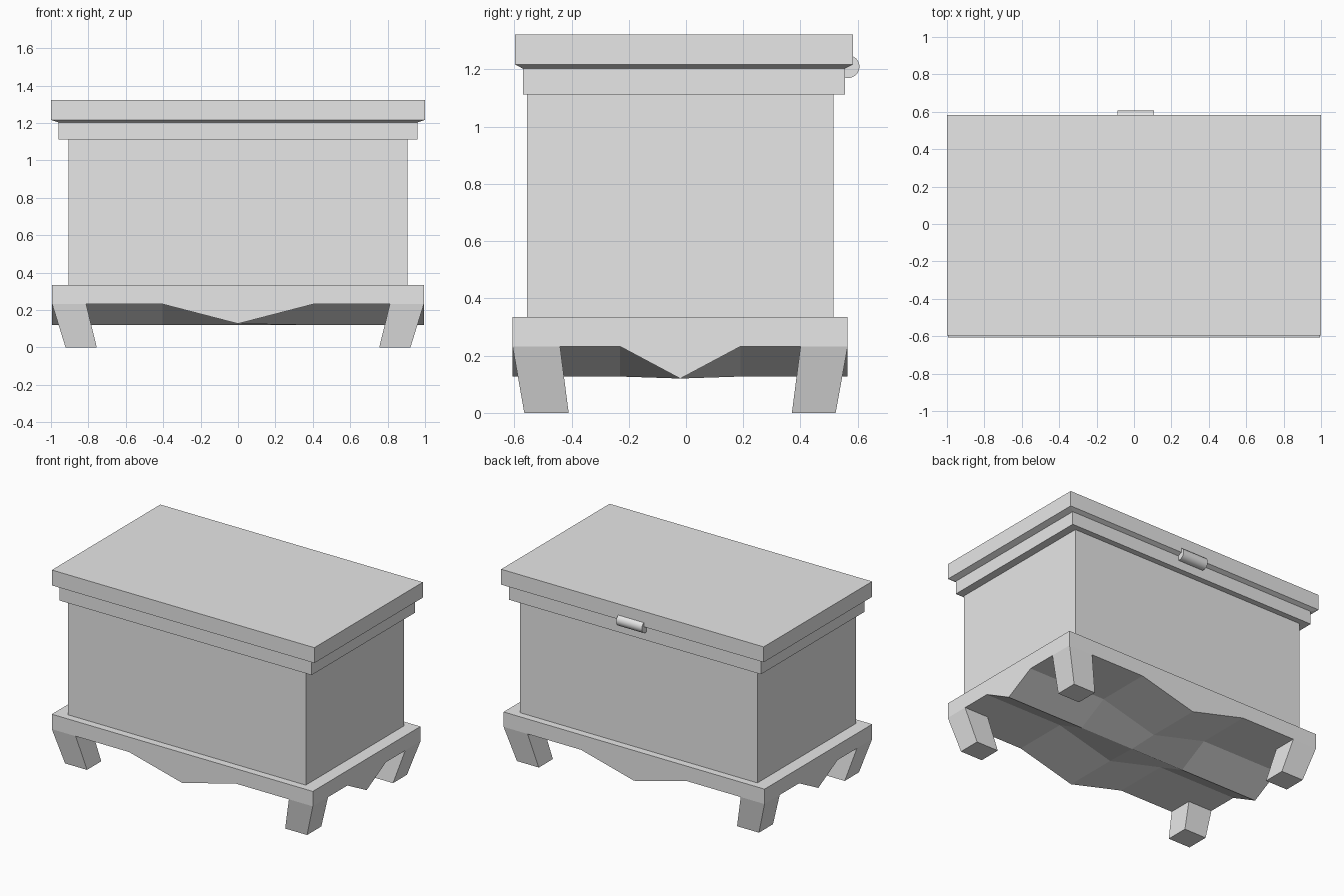
import bpy, bmesh, math

if "Cube" in bpy.data.objects:
    bpy.data.objects.remove(bpy.data.objects["Cube"])

grey = bpy.data.materials.new("light grey")
grey.diffuse_color = (0.8, 0.8, 0.8, 1)
grey.use_nodes = True
grey.node_tree.nodes["Principled BSDF"].inputs["Base Color"].default_value = grey.diffuse_color


def finish(name, bm):
    bmesh.ops.recalc_face_normals(bm, faces=bm.faces[:])
    mesh = bpy.data.meshes.new(name)
    bm.to_mesh(mesh)
    bm.free()
    mesh.materials.append(grey)
    obj = bpy.data.objects.new(name, mesh)
    bpy.context.collection.objects.link(obj)
    return obj


def stack(name, levels):
    """Solid through rectangles (x0, x1, y0, y1, z), listed bottom to top."""
    bm = bmesh.new()
    rings = [[bm.verts.new(p) for p in ((x0, y0, z), (x1, y0, z), (x1, y1, z), (x0, y1, z))]
             for x0, x1, y0, y1, z in levels]
    bm.faces.new(rings[0])
    bm.faces.new(rings[-1])
    for a, b in zip(rings, rings[1:]):
        for i in range(4):
            j = (i + 1) % 4
            bm.faces.new((a[i], a[j], b[j], b[i]))
    return finish(name, bm)


# Chest body, upper rim and lid with a sloped underside
stack("chest_body", [(-0.905, 0.905, -0.555, 0.515, 0.33), (-0.905, 0.905, -0.555, 0.515, 1.12)])
stack("upper_rim", [(-0.96, 0.96, -0.57, 0.555, 1.113), (-0.96, 0.96, -0.57, 0.555, 1.207)])
stack("lid", [(-0.96, 0.96, -0.57, 0.555, 1.203), (-1, 1, -0.597, 0.583, 1.217),
              (-1, 1, -0.597, 0.583, 1.323)])

# Base with pointed aprons that run through the underside
TOP, HIGH = 0.335, 0.232
xs = [-0.994, -0.405, 0, 0.405, 0.994]
ys = [-0.606, -0.23, -0.02, 0.19, 0.565]
bm = bmesh.new()


def underside(i, j):
    return 0.12 if j == 2 else 0.127 if i == 2 else HIGH


low = [[bm.verts.new((x, y, underside(i, j))) for j, y in enumerate(ys)] for i, x in enumerate(xs)]
for i in range(4):
    for j in range(4):
        bm.faces.new((low[i][j], low[i][j + 1], low[i + 1][j + 1], low[i + 1][j]))
rim = [e for e in bm.edges if e.is_boundary]
walls = bmesh.ops.extrude_edge_only(bm, edges=rim)["geom"]
for v in walls:
    if isinstance(v, bmesh.types.BMVert):
        v.co.z = TOP
bmesh.ops.holes_fill(bm, edges=[e for e in bm.edges if e.is_boundary], sides=0)
finish("base_apron", bm)

# Four feet that slant inward
for side, sx in (("left", -1), ("right", 1)):
    for end, top_y, foot_y in (("front", (-0.606, -0.44), (-0.565, -0.41)),
                               ("back", (0.40, 0.565), (0.37, 0.523))):
        stack(f"{end}_{side}_foot", [(sx * 0.755, sx * 0.922, *foot_y, 0),
                                     (sx * 0.812, sx * 0.994, *top_y, HIGH)])

# Hinge barrel
bm = bmesh.new()
bmesh.ops.create_cone(bm, cap_ends=True, segments=32, radius1=0.04, radius2=0.04, depth=0.195)
hinge = finish("hinge_barrel", bm)
hinge.rotation_euler = (0, math.pi / 2, 0)
hinge.location = (0.01, 0.566, 1.21)
bpy.context.view_layer.objects.active = hinge
hinge.select_set(True)
bpy.ops.object.shade_smooth_by_angle(angle=math.radians(35))
